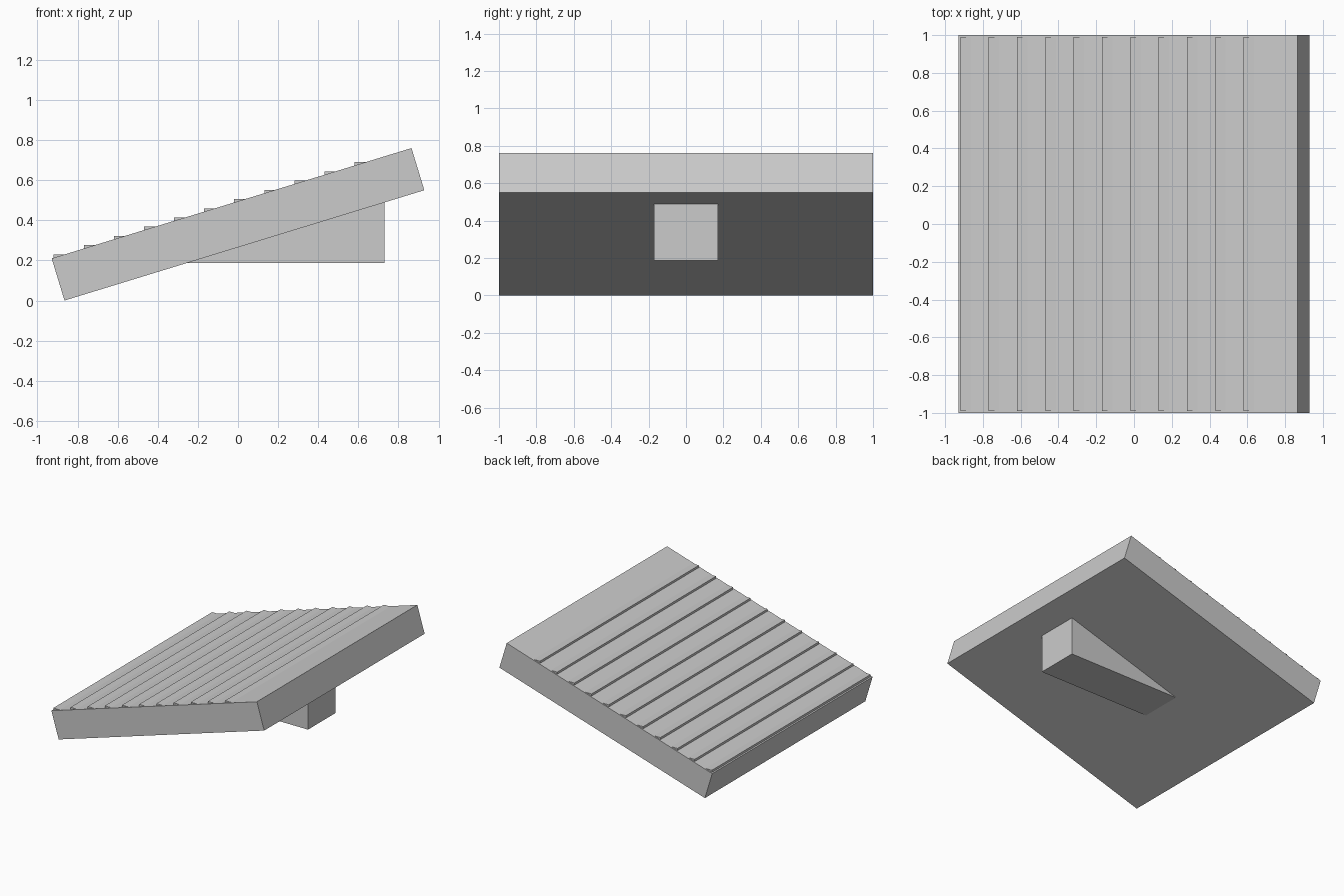
import bpy, bmesh

if "Cube" in bpy.data.objects:
    bpy.data.objects.remove(bpy.data.objects["Cube"])


def prism(name, profile, y0, y1):
    """Extrude an x-z profile along y."""
    bm = bmesh.new()
    face = bm.faces.new([bm.verts.new((x, y0, z)) for x, z in profile])
    ext = bmesh.ops.extrude_face_region(bm, geom=[face])
    verts = [v for v in ext["geom"] if isinstance(v, bmesh.types.BMVert)]
    bmesh.ops.translate(bm, verts=verts, vec=(0, y1 - y0, 0))
    bmesh.ops.recalc_face_normals(bm, faces=bm.faces)
    mesh = bpy.data.meshes.new(name)
    bm.to_mesh(mesh)
    bm.free()
    obj = bpy.data.objects.new(name, mesh)
    bpy.context.collection.objects.link(obj)
    return obj


slope = 0.55 / 1.795


def top_z(x):
    return 0.21 + (x + 0.929) * slope


# Tilted ramp slab
prism("ramp_slab", [(-0.865, 0), (0.929, 0.55), (0.865, 0.76), (-0.929, 0.21)], -1, 1)

# Wedge support under the high end, closed against the underside
prism("support_wedge", [(-0.26, 0.187), (0.73, 0.187), (0.73, 0.49)], -0.17, 0.17)

# Evenly spaced grip cleats: upright face on the low side, level top
rise = 0.017
for i in range(11):
    x = -0.919 + 0.15 * i
    z = top_z(x)
    prism(f"grip_cleat_{i + 1}",
          [(x, z), (x + rise / slope, z + rise), (x, z + rise)], -0.99, 0.99)
